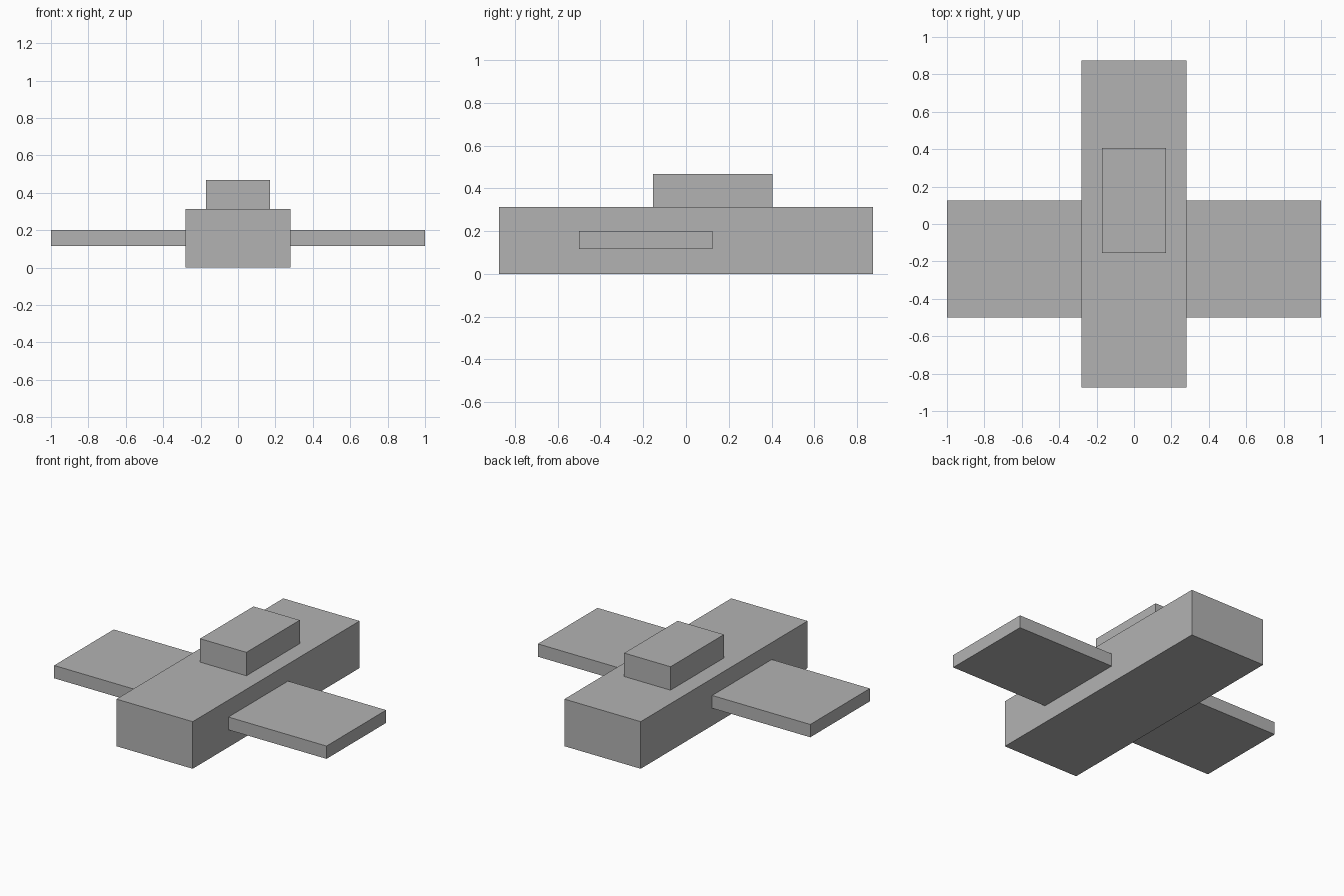
import bpy
from mathutils import Matrix, Vector
import bmesh

cube = bpy.data.objects.get("Cube")
if cube:
    bpy.data.objects.remove(cube, do_unlink=True)

# Single grey material
grey = bpy.data.materials.new("plain_grey")
grey.use_nodes = True
colour = (0.45, 0.45, 0.45, 1)
grey.diffuse_color = colour
grey.node_tree.nodes["Principled BSDF"].inputs["Base Color"].default_value = colour


def box(name, low, high):
    """Flat-sided block spanning two opposite corners."""
    low, high = Vector(low), Vector(high)
    bm = bmesh.new()
    bmesh.ops.create_cube(bm, size=1, matrix=Matrix.Diagonal((*(high - low), 1)))
    mesh = bpy.data.meshes.new(name)
    bm.to_mesh(mesh)
    bm.free()
    mesh.materials.append(grey)
    obj = bpy.data.objects.new(name, mesh)
    obj.location = (low + high) / 2
    bpy.context.collection.objects.link(obj)
    return obj


# Long central body
box("fuselage", (-0.28, -0.875, 0), (0.28, 0.875, 0.3125))

# Flat wing running through the body
box("wing", (-1, -0.5, 0.115), (1, 0.125, 0.2))

# Raised cabin on top
box("cabin", (-0.17, -0.155, 0.3125), (0.17, 0.405, 0.468))
